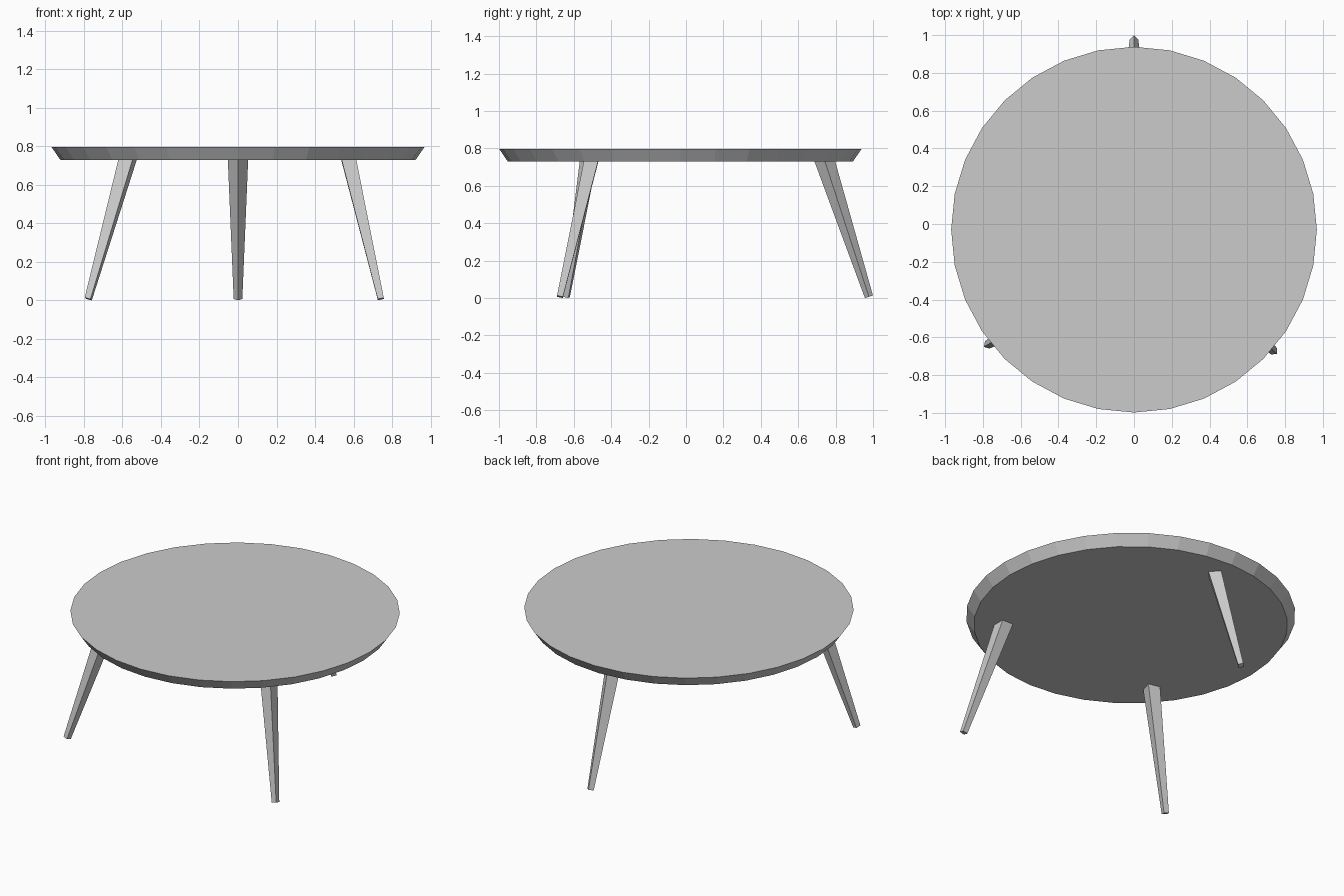
import bpy, bmesh
from math import radians, sin, cos
from mathutils import Vector, Matrix

if "Cube" in bpy.data.objects:
    bpy.data.objects.remove(bpy.data.objects["Cube"])

TILT = radians(18)


def new_object(name, bm):
    bmesh.ops.recalc_face_normals(bm, faces=bm.faces)
    mesh = bpy.data.meshes.new(name)
    bm.to_mesh(mesh)
    bm.free()
    obj = bpy.data.objects.new(name, mesh)
    bpy.context.collection.objects.link(obj)
    return obj


# Round top with an undercut rim, 32 flat sides
bm = bmesh.new()
bmesh.ops.create_cone(bm, cap_ends=True, segments=32, radius1=0.922, radius2=0.968,
                      depth=0.067, matrix=Matrix.Translation((0, -0.03, 0.7625)))
new_object("table_top", bm)


def leg(name, foot_x, foot_y, heading):
    """Square tapered leg, corner facing outward, splayed along heading."""
    a = radians(heading)
    out = Vector((cos(a), sin(a), 0))
    axis = Vector((0, 0, 1)) * cos(TILT) - out * sin(TILT)
    u = out * cos(TILT) + Vector((0, 0, 1)) * sin(TILT)
    w = axis.cross(u)
    foot = Vector((foot_x, foot_y, 0.007))
    length = 0.741 / cos(TILT)
    frame = Matrix((u, w, axis)).transposed().to_4x4()
    frame.translation = foot + axis * length / 2
    bm = bmesh.new()
    bmesh.ops.create_cone(bm, cap_ends=True, segments=4, radius1=0.0225,
                          radius2=0.0535, depth=length, matrix=frame)
    return new_object(name, bm)


# Three splayed legs
leg("back_leg", 0, 0.978, 90)
leg("front_left_leg", -0.777, -0.64, 210)
leg("front_right_leg", 0.741, -0.674, -45)
